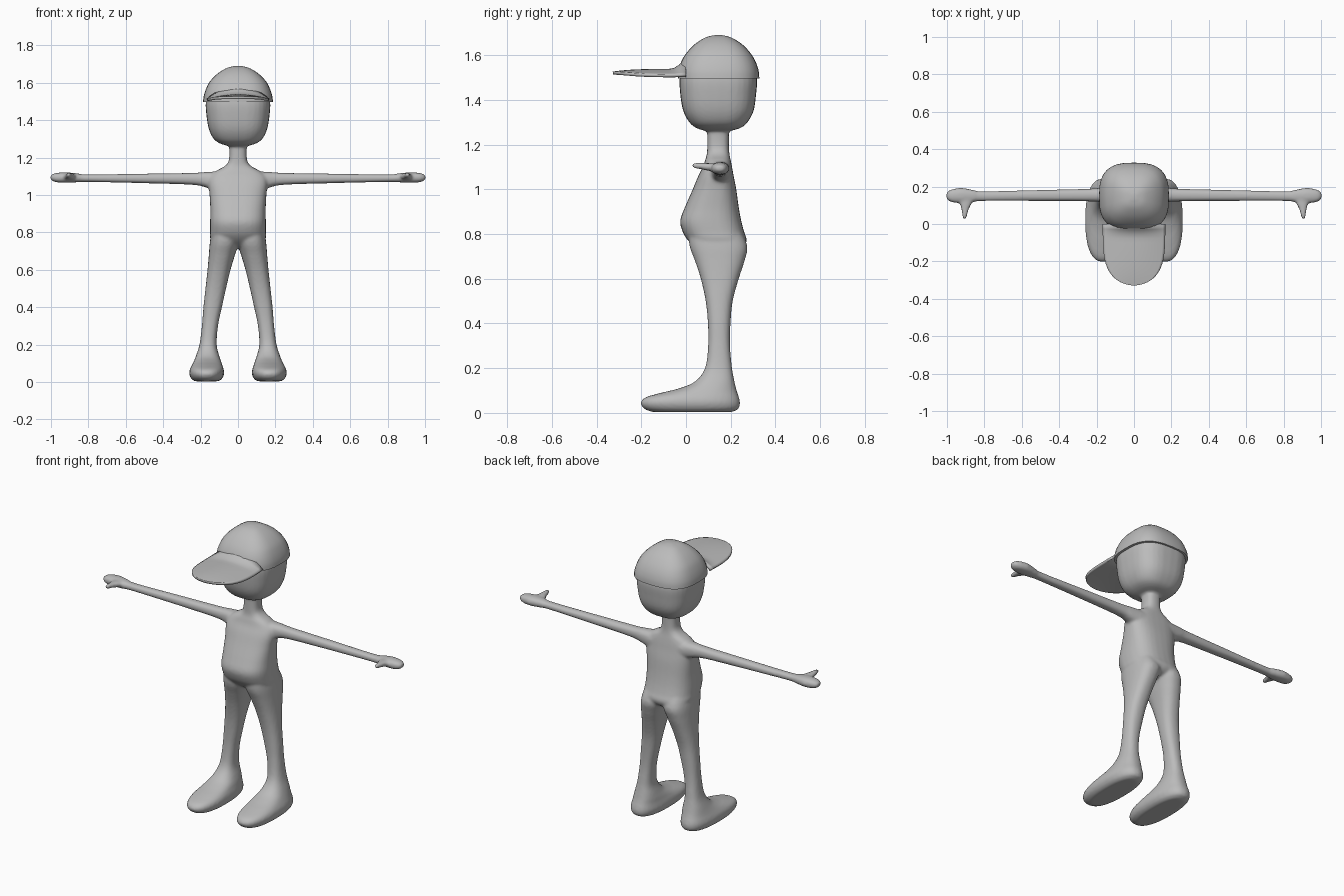
import bpy, bmesh, math

grey = bpy.data.materials.new("plain grey")
grey.diffuse_color = (0.5, 0.5, 0.5, 1)


def add_object(name, bm):
    bmesh.ops.recalc_face_normals(bm, faces=bm.faces)
    for f in bm.faces:
        f.smooth = True
    mesh = bpy.data.meshes.new(name)
    bm.to_mesh(mesh)
    bm.free()
    mesh.materials.append(grey)
    obj = bpy.data.objects.new(name, mesh)
    bpy.context.collection.objects.link(obj)
    return obj


def smooth_rings(rings, steps=4):
    """Spline interpolation between the given cross-sections."""
    out = []
    for i in range(len(rings) - 1):
        p = [rings[max(0, min(len(rings) - 1, i + k))] for k in (-1, 0, 1, 2)]
        for s in range(steps):
            t = s / steps
            out.append([0.5 * (2 * b + (c - a) * t + (2 * a - 5 * b + 4 * c - d) * t * t
                               + (3 * b - a - 3 * c + d) * t ** 3)
                        for a, b, c, d in zip(*p)])
    return out + [list(rings[-1])]


def loft(bm, rings, axis="z", n=2.4, sides=32, mirror=1):
    """Closed loft; each ring is (position, a0, a1, b0, b1) across the axis."""
    loops = []
    for pos, a0, a1, b0, b1 in smooth_rings(rings):
        loop = []
        for k in range(sides):
            t = 2 * math.pi * k / sides
            c, s = math.cos(t), math.sin(t)
            a = (a0 + a1) / 2 + (a1 - a0) / 2 * math.copysign(abs(c) ** (2 / n), c)
            b = (b0 + b1) / 2 + (b1 - b0) / 2 * math.copysign(abs(s) ** (2 / n), s)
            x, y, z = {"z": (a, b, pos), "x": (pos, a, b), "y": (a, pos, b)}[axis]
            loop.append(bm.verts.new((x * mirror, y, z)))
        loops.append(loop)
    for l0, l1 in zip(loops, loops[1:]):
        for k in range(sides):
            j = (k + 1) % sides
            bm.faces.new((l0[k], l0[j], l1[j], l1[k]))
    bm.faces.new(loops[0])
    bm.faces.new(loops[-1])


def centred(rows):
    return [(z, -w, w, y0, y1) for z, w, y0, y1 in rows]


body = bmesh.new()

# torso and neck: height, half width, front, back
loft(body, centred([
    (0.715, 0.06, 0.09, 0.20), (0.735, 0.11, 0.05, 0.25), (0.77, 0.148, 0.01, 0.272),
    (0.81, 0.149, -0.015, 0.26), (0.86, 0.149, -0.026, 0.247), (0.92, 0.148, -0.005, 0.236),
    (1.0, 0.152, 0.03, 0.225), (1.06, 0.158, 0.055, 0.213), (1.10, 0.15, 0.075, 0.206),
    (1.13, 0.115, 0.085, 0.20), (1.155, 0.07, 0.093, 0.195), (1.19, 0.048, 0.095, 0.192),
    (1.28, 0.047, 0.095, 0.192)]), n=2.6)

# head
loft(body, centred([
    (1.262, 0.05, 0.085, 0.20), (1.275, 0.095, 0.045, 0.245), (1.30, 0.13, 0.015, 0.275),
    (1.35, 0.155, -0.012, 0.302), (1.42, 0.168, -0.025, 0.313), (1.50, 0.172, -0.028, 0.317),
    (1.57, 0.15, -0.005, 0.29), (1.64, 0.08, 0.06, 0.22)]), n=2.8)

for side in (1, -1):
    # leg and foot
    loft(body, [
        (0.004, 0.105, 0.23, -0.15, 0.205), (0.018, 0.085, 0.25, -0.187, 0.235),
        (0.045, 0.074, 0.261, -0.203, 0.242), (0.07, 0.077, 0.257, -0.18, 0.237),
        (0.09, 0.084, 0.247, -0.11, 0.23), (0.11, 0.09, 0.237, -0.03, 0.224),
        (0.14, 0.1, 0.225, 0.04, 0.217), (0.20, 0.114, 0.206, 0.085, 0.206),
        (0.30, 0.107, 0.193, 0.099, 0.197), (0.40, 0.086, 0.185, 0.098, 0.199),
        (0.50, 0.064, 0.174, 0.088, 0.209), (0.60, 0.04, 0.163, 0.066, 0.236),
        (0.68, 0.016, 0.156, 0.04, 0.262), (0.75, -0.005, 0.15, 0.015, 0.274),
        (0.84, -0.01, 0.135, 0.01, 0.23)], mirror=side)
    # arm and hand
    loft(body, [
        (0.08, 0.09, 0.205, 1.01, 1.128), (0.17, 0.115, 0.195, 1.04, 1.123),
        (0.25, 0.121, 0.188, 1.055, 1.118), (0.50, 0.123, 0.182, 1.063, 1.114),
        (0.80, 0.123, 0.175, 1.07, 1.11), (0.86, 0.117, 0.182, 1.068, 1.116),
        (0.92, 0.111, 0.193, 1.066, 1.121), (0.97, 0.116, 0.186, 1.068, 1.118),
        (0.995, 0.127, 0.175, 1.077, 1.11), (1.003, 0.14, 0.163, 1.086, 1.102)],
        "x", mirror=side)
    # thumb
    loft(body, [
        (0.15, 0.86, 0.945, 1.078, 1.116), (0.11, 0.868, 0.932, 1.082, 1.117),
        (0.08, 0.883, 0.923, 1.087, 1.118), (0.05, 0.891, 0.919, 1.092, 1.12),
        (0.026, 0.898, 0.914, 1.098, 1.116)], "y", mirror=side)

# fuse the body parts into one smooth skin
body = add_object("body", body)
remesh = body.modifiers.new("fuse", "REMESH")
remesh.mode = "VOXEL"
remesh.voxel_size = 0.008
remesh.use_smooth_shade = True
soften = body.modifiers.new("soften", "SMOOTH")
soften.factor = 0.5
soften.iterations = 5

# cap crown
crown = bmesh.new()
loft(crown, centred([
    (1.497, 0.187, -0.036, 0.328), (1.53, 0.183, -0.034, 0.325), (1.57, 0.17, -0.022, 0.312),
    (1.61, 0.148, 0.002, 0.288), (1.65, 0.108, 0.04, 0.25), (1.68, 0.058, 0.088, 0.2),
    (1.69, 0.015, 0.13, 0.16)]), n=2.8)
crown = add_object("cap_crown", crown)

# cap brim: arched sheet that sweeps up into the crown
brim = bmesh.new()
rows, cols = 20, 24
grid = []
for r in range(rows + 1):
    v = math.sin(r / rows * math.pi / 2)
    half = 0.165 * math.sqrt(max(0, 1 - v ** 4))
    line = []
    for c in range(cols + 1):
        u = 2 * c / cols - 1
        arch = 1 - (u * half / 0.165) ** 2
        z = 1.508 + 0.024 * arch * (1 - 0.5 * v ** 4)
        z += 0.05 * (1 - u * u) * max(0, 1 - v / 0.22) ** 2
        line.append(brim.verts.new((u * half, -0.327 * v, z)))
    grid.append(line)
for r in range(rows):
    for c in range(cols):
        brim.faces.new((grid[r][c], grid[r][c + 1], grid[r + 1][c + 1], grid[r + 1][c]))
bmesh.ops.remove_doubles(brim, verts=brim.verts, dist=0.0005)
brim = add_object("cap_brim", brim)
thick = brim.modifiers.new("thickness", "SOLIDIFY")
thick.thickness = 0.014
thick.offset = 0

# keep the cap's rims crisp
bpy.ops.object.select_all(action="DESELECT")
for obj in (crown, brim):
    obj.select_set(True)
bpy.context.view_layer.objects.active = crown
bpy.ops.object.shade_smooth_by_angle(angle=math.radians(40))
